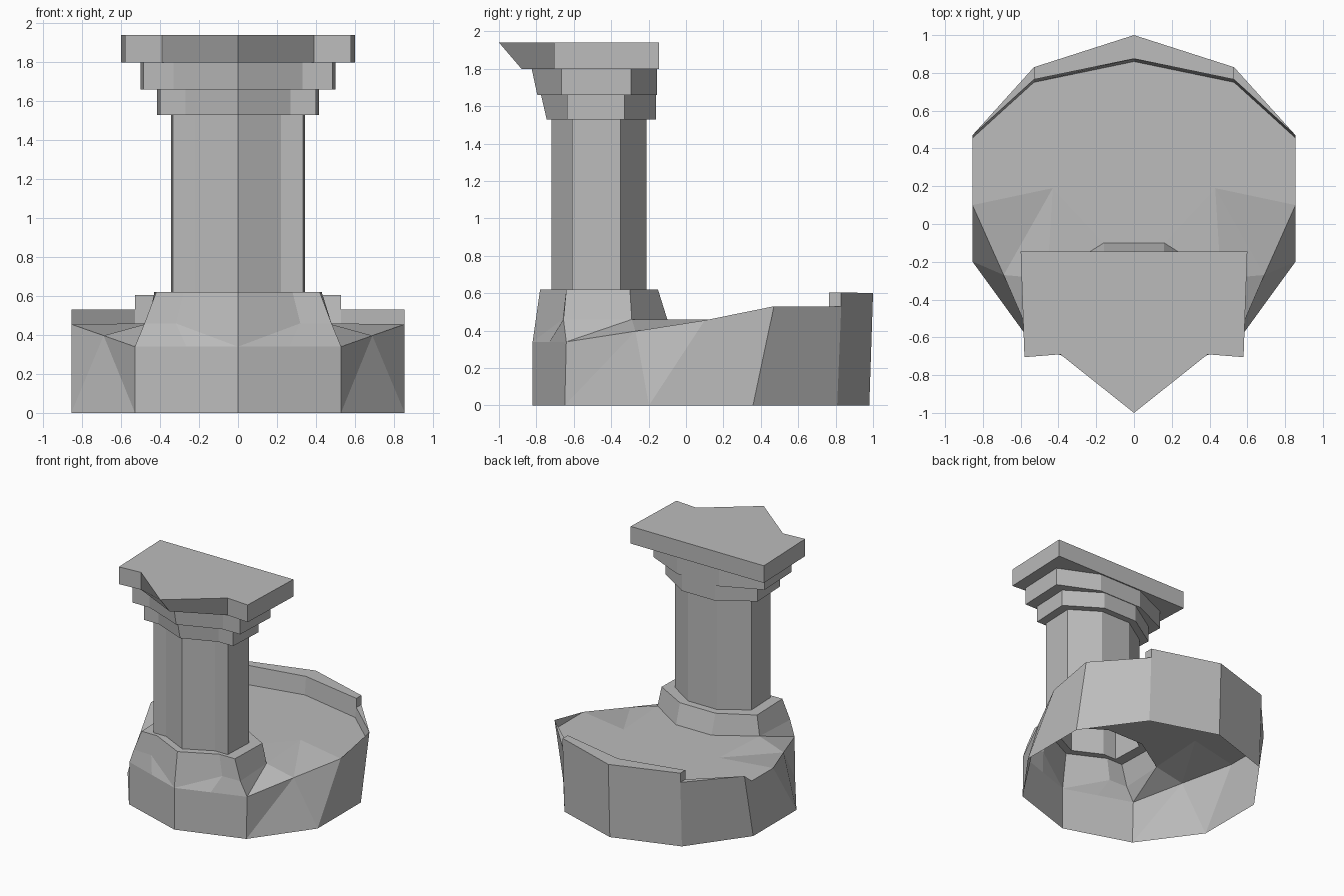
import bpy, bmesh
from math import sin, cos, pi

cube = bpy.data.objects.get("Cube")
if cube:
    bpy.data.objects.remove(cube, do_unlink=True)

stone = bpy.data.materials.new("grey_stone")
stone.use_nodes = True
grey = (0.5, 0.5, 0.5, 1)
stone.diffuse_color = grey
bsdf = next(n for n in stone.node_tree.nodes if n.type == "BSDF_PRINCIPLED")
bsdf.inputs["Base Color"].default_value = grey
bsdf.inputs["Roughness"].default_value = 0.8


def build(name, faces):
    """Make a flat-shaded object from half its faces, mirrored over x."""
    bm = bmesh.new()
    for face in faces:
        for side in (1, -1):
            loop = [bm.verts.new((side * x, y, z)) for x, y, z in face]
            bm.faces.new(loop[::side])
    bmesh.ops.remove_doubles(bm, verts=bm.verts, dist=0.0005)
    bmesh.ops.recalc_face_normals(bm, faces=bm.faces)
    mesh = bpy.data.meshes.new(name)
    bm.to_mesh(mesh)
    bm.free()
    mesh.materials.append(stone)
    obj = bpy.data.objects.new(name, mesh)
    bpy.context.collection.objects.link(obj)
    return obj


def strip(a, b):
    """Quads between two rows of points."""
    return [(a[i], a[i + 1], b[i + 1], b[i]) for i in range(len(a) - 1)]


def row(z, tip, notch, corner, side, back):
    """Half outline of the column: pointed front, notched corners, flat back."""
    pts = [(0, tip), notch, corner, side, back, (0, back[1])]
    return [(x, y, z) for x, y in pts]


def block(name, low, high):
    """Closed slab between two half outlines."""
    build(name, strip(low, high) + [low, high])


# Column outlines
shaft_low = row(0.62, -.72, (.22, -.61), (.335, -.61), (.345, -.35), (.13, -.21))
shaft_high = [(x, y, 1.53) for x, y, z in shaft_low]
plinth_top = row(0.62, -.78, (.28, -.64), (.42, -.64), (.43, -.3), (.16, -.15))

# Plinth foot and key points of the bowl
front = (0, -.82, .34)
front_mid = (.265, -.73, .34)
front_corner = (.53, -.64, .34)
notch = (.32, -.66, .46)
shoulder = (.48, -.655, .46)
hip = (.46, -.29, .46)
heel = (.16, -.1, .46)
heel_mid = (0, -.1, .46)
foot = [front, notch, shoulder, hip, heel, heel_mid]

build("plinth", strip(foot, plinth_top) + strip(plinth_top, shaft_low)
      + [(front, front_mid, notch), (front_mid, front_corner, shoulder, notch)])
build("column_shaft", strip(shaft_low, shaft_high))

# Stepped capital
block("capital_lower",
      row(1.53, -.745, (.27, -.635), (.4, -.635), (.415, -.33), (.15, -.16)),
      row(1.66, -.775, (.27, -.635), (.4, -.635), (.415, -.33), (.15, -.16)))
block("capital_upper",
      row(1.66, -.795, (.33, -.665), (.485, -.665), (.5, -.295), (.19, -.155)),
      row(1.80, -.825, (.33, -.665), (.485, -.665), (.5, -.295), (.19, -.155)))
block("top_slab",
      row(1.80, -.88, (.39, -.69), (.58, -.705), (.6, -.145), (.3, -.145)),
      row(1.94, -1.0, (.39, -.69), (.58, -.705), (.6, -.145), (.3, -.145)))

# Bowl: ten-sided foot, open underneath
g = [(.9 * sin(i * pi / 5), .08 - .9 * cos(i * pi / 5), 0) for i in range(6)]
rim_mid = (.69, -.27, .397)
rim_side = (.855, .1, .455)
rim_low = (.855, .455, .455)
rim_high = (.855, .47, .53)
back_low, back_high = (.53, .83, .53), (.53, .83, .605)
back_tip = (0, 1, .6)
in_low, in_high = (.53, .765, .53), (.53, .765, .605)
in_tip = (0, .875, .6)
floor_corner, floor_tip = (.53, .75, .455), (0, .86, .455)
floor_mid = (.43, .19, .46)

walls = [
    (g[0], g[1], front_corner, front_mid, front),
    (g[1], g[2], rim_mid), (g[1], rim_mid, front_corner),
    (g[2], rim_side, rim_mid),
    (g[2], g[3], rim_high, rim_low, rim_side),
    (g[3], g[4], back_low, rim_high),
    (g[4], g[5], back_tip, back_high, back_low),
]
floor = [
    (front_corner, hip, shoulder), (front_corner, rim_mid, hip),
    (rim_mid, floor_mid, hip), (rim_mid, rim_side, floor_mid),
    (floor_mid, rim_side, rim_low, floor_corner),
    (floor_mid, floor_corner, floor_tip, heel_mid, heel), (floor_mid, heel, hip),
]
# Raised back rim with a higher middle lip
rim = [
    (rim_high, back_low, in_low), (back_high, back_tip, in_tip, in_high),
    (back_low, back_high, in_high, in_low),
    (rim_low, rim_high, in_low, floor_corner),
    (floor_corner, in_low, in_high, in_tip, floor_tip),
]
build("bowl", walls + floor + rim)
